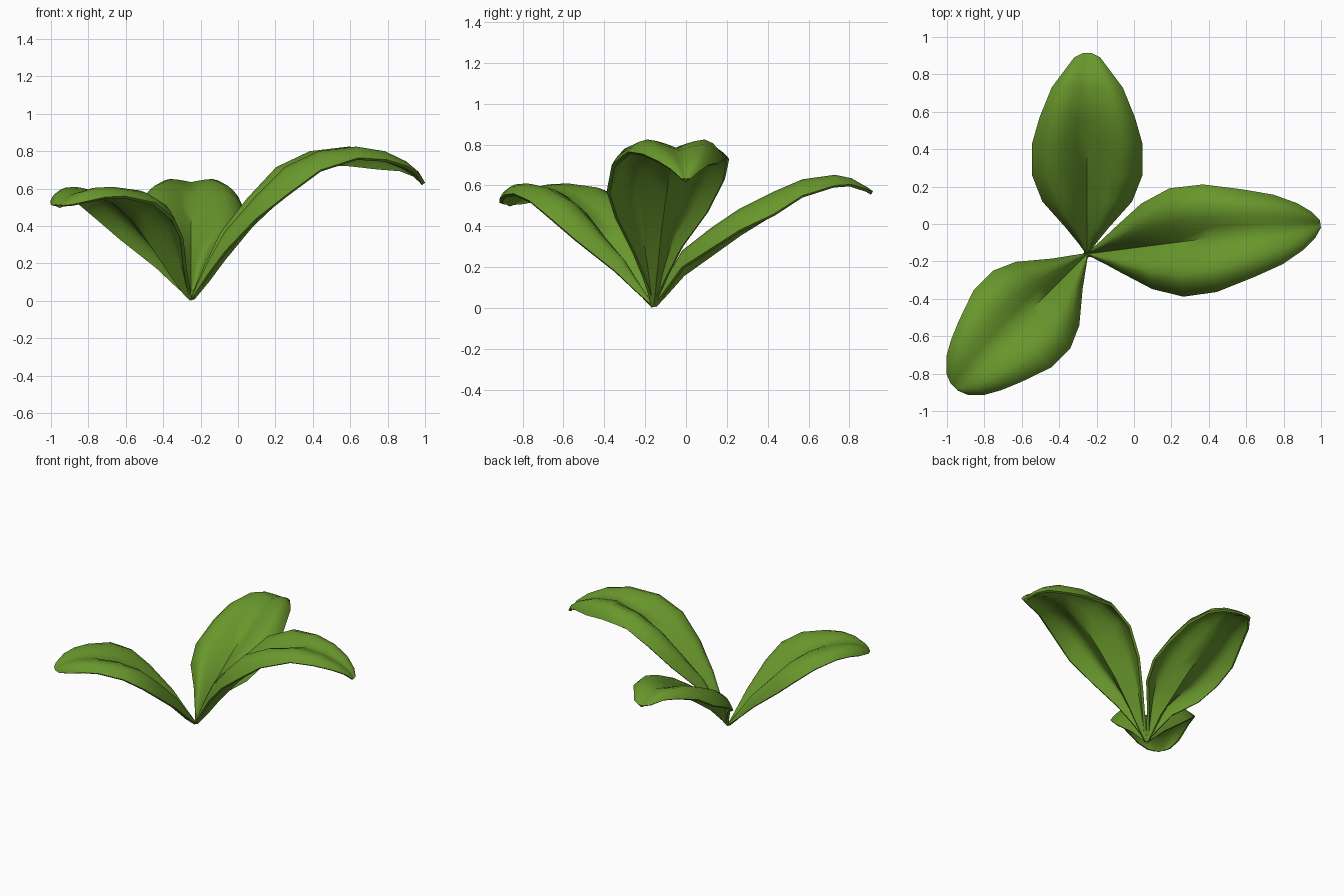
import bpy, math

BASE = (-0.25, -0.16)
COLS = (-1, -0.97, -0.9, -0.78, -0.6, -0.4, -0.2, 0, 0.2, 0.4, 0.6, 0.78, 0.9, 0.97, 1)
HUMP = 0.6

green = bpy.data.materials.new("leaf_green")
green.diffuse_color = (0.14, 0.31, 0.025, 1)


def leaf(name, azimuth, stations):
    """stations: distance out, half width, hump, midrib, left edge, right edge heights"""
    a = math.radians(azimuth)
    ca, sa = math.cos(a), math.sin(a)
    verts, faces = [], []
    n = len(COLS)
    for s, w, top, mid, left, right in stations:
        for u in COLS:
            edge = left if u > 0 else right
            if abs(u) <= HUMP:  # channel along the midrib
                t = abs(u) / HUMP
                z = mid + (top - mid) * (1 - (1 - t) ** 1.5)
            else:  # rolled-down edge
                z = top - (top - edge) * ((abs(u) - HUMP) / (1 - HUMP)) ** 2
            side = u * w
            verts.append((BASE[0] + s * ca - side * sa,
                          BASE[1] + s * sa + side * ca, z))
    for i in range(len(stations) - 1):
        for j in range(n - 1):
            k = i * n + j
            faces.append((k, k + n, k + n + 1, k + 1))
    me = bpy.data.meshes.new(name)
    me.from_pydata(verts, [], faces)
    if sum(p.normal.z for p in me.polygons) < 0:
        me.flip_normals()
    me.materials.append(green)
    ob = bpy.data.objects.new(name, me)
    bpy.context.collection.objects.link(ob)
    # blade thickness
    mod = ob.modifiers.new("thickness", 'SOLIDIFY')
    mod.thickness = 0.018
    mod.offset = -1
    bpy.ops.object.select_all(action='DESELECT')
    ob.select_set(True)
    bpy.context.view_layer.objects.active = ob
    bpy.ops.object.modifier_apply(modifier=mod.name)
    bpy.ops.object.shade_smooth_by_angle(angle=math.radians(60))
    for v in ob.data.vertices:
        v.co.z = max(v.co.z, 0)
    return ob


# tall leaf reaching to the right
leaf("right_leaf", 7.3, [
    (0.00, 0.006, 0.02, 0.015, 0.01, 0.01),
    (0.08, 0.060, 0.20, 0.11, 0.15, 0.14),
    (0.17, 0.125, 0.37, 0.23, 0.30, 0.27),
    (0.32, 0.230, 0.55, 0.41, 0.47, 0.44),
    (0.48, 0.292, 0.715, 0.56, 0.63, 0.57),
    (0.66, 0.290, 0.80, 0.70, 0.73, 0.70),
    (0.87, 0.236, 0.825, 0.785, 0.73, 0.765),
    (1.03, 0.187, 0.80, 0.77, 0.71, 0.755),
    (1.15, 0.125, 0.745, 0.72, 0.70, 0.72),
    (1.22, 0.070, 0.69, 0.675, 0.67, 0.68),
    (1.257, 0.020, 0.635, 0.63, 0.63, 0.63)])

# leaf reaching straight back
leaf("back_leaf", 90, [
    (0.00, 0.006, 0.02, 0.015, 0.01, 0.01),
    (0.06, 0.050, 0.14, 0.08, 0.09, 0.09),
    (0.14, 0.115, 0.28, 0.17, 0.20, 0.20),
    (0.28, 0.240, 0.39, 0.27, 0.29, 0.29),
    (0.42, 0.295, 0.485, 0.37, 0.38, 0.38),
    (0.59, 0.295, 0.57, 0.475, 0.46, 0.46),
    (0.73, 0.255, 0.63, 0.57, 0.55, 0.55),
    (0.89, 0.190, 0.652, 0.635, 0.60, 0.60),
    (0.97, 0.130, 0.635, 0.62, 0.605, 0.605),
    (1.05, 0.070, 0.59, 0.585, 0.58, 0.58),
    (1.075, 0.020, 0.572, 0.57, 0.57, 0.57)])

# short broad leaf reaching to the front left
leaf("front_left_leaf", 225, [
    (0.00, 0.006, 0.02, 0.015, 0.01, 0.01),
    (0.06, 0.050, 0.11, 0.06, 0.075, 0.075),
    (0.15, 0.115, 0.25, 0.15, 0.18, 0.18),
    (0.30, 0.240, 0.42, 0.31, 0.335, 0.335),
    (0.42, 0.293, 0.53, 0.43, 0.44, 0.44),
    (0.565, 0.293, 0.59, 0.53, 0.525, 0.525),
    (0.735, 0.234, 0.61, 0.58, 0.56, 0.56),
    (0.84, 0.190, 0.605, 0.58, 0.555, 0.555),
    (0.92, 0.145, 0.58, 0.565, 0.535, 0.535),
    (0.985, 0.080, 0.535, 0.53, 0.515, 0.515),
    (1.005, 0.030, 0.515, 0.51, 0.51, 0.51)])
